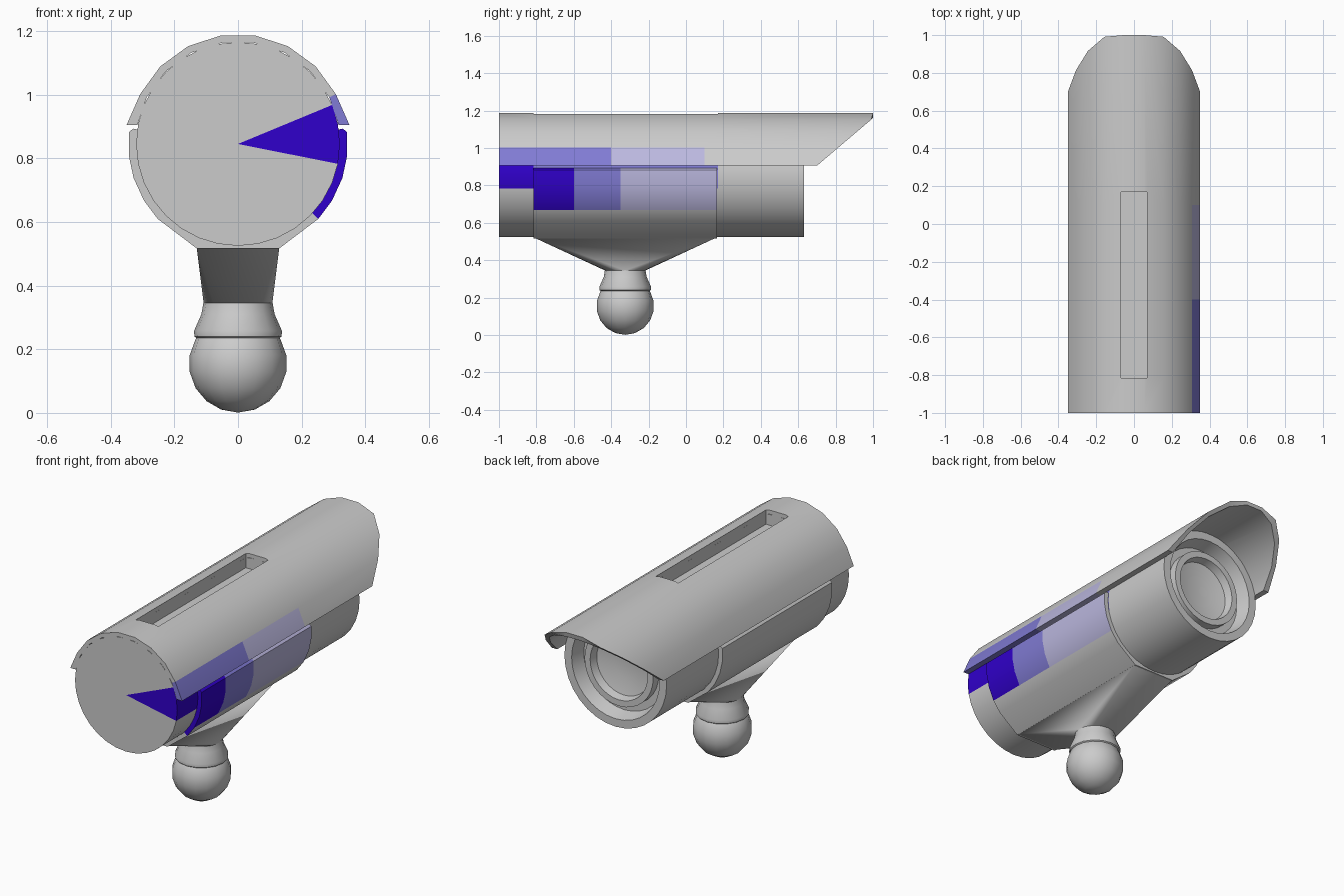
import bpy, bmesh
from math import sin, cos, radians, pi

if "Cube" in bpy.data.objects:
    bpy.data.objects.remove(bpy.data.objects["Cube"])

CZ = 0.845        # height of the camera axis
BALL_Y = -0.325   # position of the ball mount


def finish(name, bm, angle=35):
    bmesh.ops.remove_doubles(bm, verts=bm.verts, dist=1e-5)
    bmesh.ops.recalc_face_normals(bm, faces=bm.faces)
    me = bpy.data.meshes.new(name)
    bm.to_mesh(me)
    bm.free()
    ob = bpy.data.objects.new(name, me)
    bpy.context.collection.objects.link(ob)
    smooth(ob, angle)
    return ob


def smooth(ob, angle=35):
    bpy.ops.object.select_all(action='DESELECT')
    ob.select_set(True)
    bpy.context.view_layer.objects.active = ob
    bpy.ops.object.shade_smooth_by_angle(angle=radians(angle))


def lathe(name, profile, place, n, angle=35):
    """Spin (radius, along) points; place maps (a, b, along) to a position."""
    bm = bmesh.new()
    rings = []
    for r, t in profile:
        if r == 0:
            rings.append([bm.verts.new(place(0, 0, t))] * n)
        else:
            rings.append([bm.verts.new(place(r * cos(2 * pi * i / n), r * sin(2 * pi * i / n), t))
                          for i in range(n)])
    for a, b in zip(rings, rings[1:]):
        for i in range(n):
            j = (i + 1) % n
            bm.faces.new(list(dict.fromkeys((a[i], a[j], b[j], b[i]))))
    return finish(name, bm, angle)


def shell(name, outer, inner, stations, front=None):
    """Extrude an open (x, z) strip with thickness along y, optional slanted front."""
    bm = bmesh.new()
    loop = outer + inner[::-1]
    m, k = len(loop), len(outer)
    rows = []
    for s, y in enumerate(stations):
        last = front and s == len(stations) - 1
        rows.append([bm.verts.new((x, front(z) if last else y, z)) for x, z in loop])
    for a, b in zip(rows, rows[1:]):
        for i in range(m):
            j = (i + 1) % m
            bm.faces.new((a[i], a[j], b[j], b[i]))
    for row in (rows[0], rows[-1]):
        for i in range(k - 1):
            bm.faces.new((row[i], row[i + 1], row[m - 2 - i], row[m - 1 - i]))
    return finish(name, bm)


def polar(r, deg):
    return (r * cos(radians(deg)), CZ + r * sin(radians(deg)))


def mirrored(half):
    return half + [(-x, z) for x, z in reversed(half)]


# Body with stepped lens recess at the front
body = lathe("camera_body",
             [(0, -1), (.32, -1), (.32, -.815), (.32, .17), (.32, .63), (.275, .63),
              (.255, .55), (.215, .55), (.215, .60), (.18, .60), (.17, .555), (.08, .535), (0, .535)],
             lambda a, b, t: (a, t, CZ + b), 32)

# Sunshade hood with slightly flared lower edges and a slanted front
hood_out = mirrored([(.35, .905)] + [polar(.345, a) for a in (27, 45, 63, 81)])
hood_in = mirrored([(.316, .905)] + [polar(.322, a) for a in (27, 45, 63, 81)])
hood = shell("sunshade_hood", hood_out, hood_in, [-1, -.815, -.4, .1, .7],
             front=lambda z: min(1.0, .7 + (z - .905) * .3 / .255))

# Recessed slot cut through the hood into the body
bpy.ops.mesh.primitive_cube_add(size=1, location=(0, -.3225, 1.2))
cutter = bpy.context.object
cutter.name = "slot_cutter"
cutter.hide_render = True
cutter.scale = (.14, .985, .2)
for ob in (body, hood):
    mod = ob.modifiers.new("slot", 'BOOLEAN')
    mod.object = cutter
    mod.solver = 'EXACT'
    bpy.context.view_layer.objects.active = ob
    bpy.ops.object.modifier_apply(modifier=mod.name)
    smooth(ob)
bpy.data.objects.remove(cutter)

# Cradle wrapped around the lower body
angles = (6, -6, -18, -31, -43)
cradle = shell("body_cradle",
               mirrored([(.33, .893)] + [polar(.345, a) for a in angles] + [(.13, .517)]),
               mirrored([polar(.305, 8)] + [polar(.305, a) for a in angles] + [polar(.305, -66)]),
               [-.815, -.6, -.35, -.1, .165])

# Bracket tapering from the cradle to the round neck
bm = bmesh.new()
for x in (-.13, .13):
    for y in (-.815, .165):
        bm.verts.new((x, y, .522))
for i in range(16):
    a = 2 * pi * i / 16
    bm.verts.new((.108 * cos(a), BALL_Y + .108 * sin(a), .345))
bmesh.ops.convex_hull(bm, input=bm.verts)
finish("mount_bracket", bm, 30)

# Neck collar and ball
ball = [(.154 * sin(radians(a)), .155 - .154 * cos(radians(a))) for a in range(20, 121, 20)]
lathe("ball_mount",
      [(0, .001)] + ball + [(.131, .235), (.137, .24), (.138, .258), (.115, .31), (.108, .35), (0, .35)],
      lambda a, b, t: (a, BALL_Y + b, t), 16, 40)

# Blue patch on the right side, fading towards the front
mats = []
for name, col in (("grey", (.8, .8, .8)), ("blue", (.03, 0, .6)),
                  ("mid_blue", (.22, .2, .66)), ("pale_blue", (.5, .48, .74))):
    m = bpy.data.materials.new(name)
    m.diffuse_color = (*col, 1)
    m.use_nodes = True
    m.node_tree.nodes["Principled BSDF"].inputs["Base Color"].default_value = m.diffuse_color
    mats.append(m)


def paint(ob, z_low, z_high, fade=0):
    ob.data.materials.clear()
    for m in mats:
        ob.data.materials.append(m)
    for p in ob.data.polygons:
        c = p.center
        hit = c.x > .1 and z_low < c.z < z_high and c.y < .1
        shade = 1 + (c.y > -.6) + (c.y > -.25) + fade
        p.material_index = min(shade, 3) if hit else 0


paint(body, .81, .93)
paint(cradle, .65, .9)
paint(hood, .9, .99, 1)
